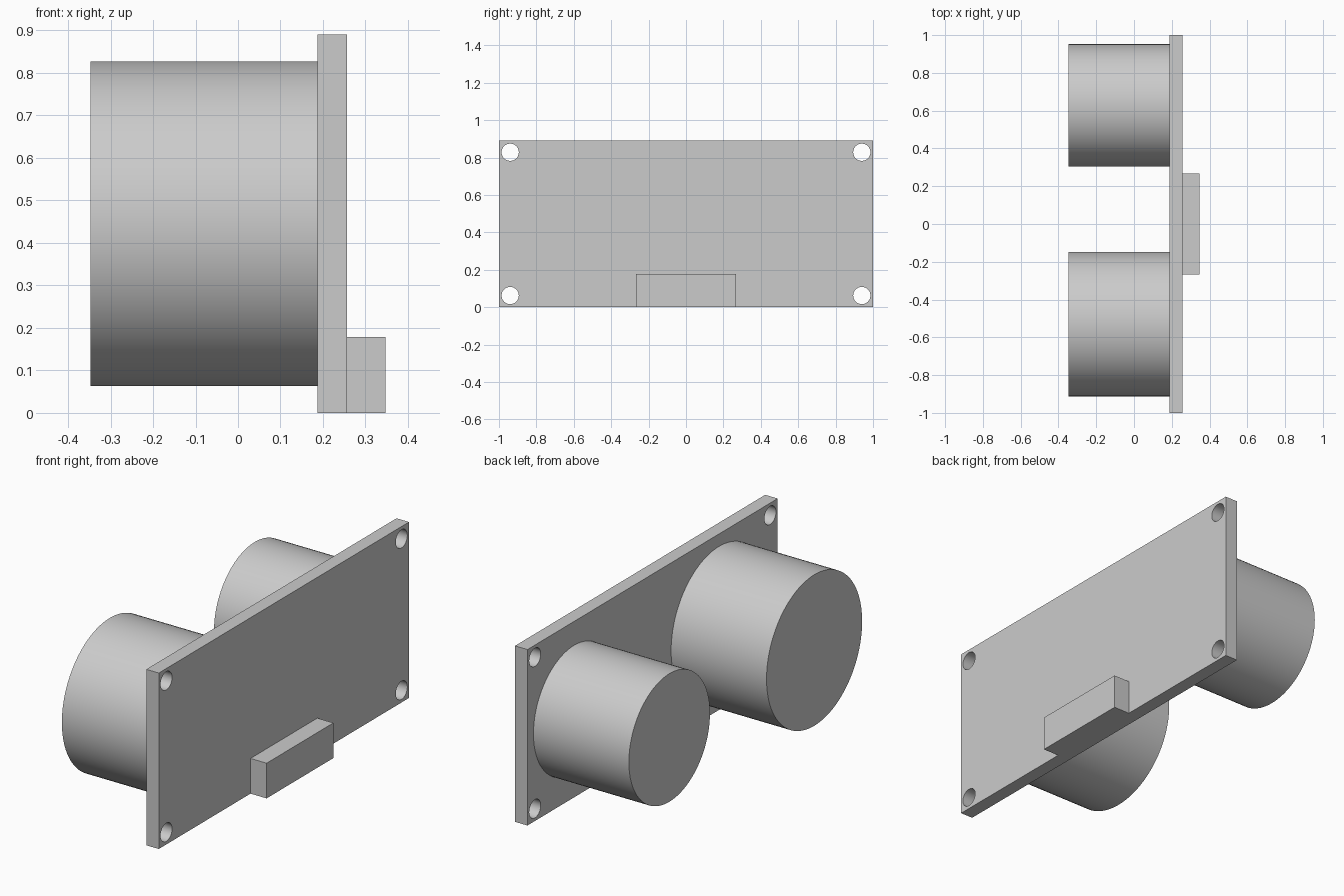
import bpy
import math

cube = bpy.data.objects.get("Cube")
if cube:
    bpy.data.objects.remove(cube, do_unlink=True)

grey = bpy.data.materials.new("light_grey")
grey.use_nodes = True
colour = (0.6, 0.6, 0.6, 1.0)
grey.diffuse_color = colour
grey.node_tree.nodes["Principled BSDF"].inputs["Base Color"].default_value = colour

BOARD_BACK, BOARD_FRONT, HEIGHT = 0.187, 0.257, 0.89


def finish(name):
    obj = bpy.context.object
    obj.name = name
    obj.data.materials.append(grey)
    return obj


def box(name, x0, x1, width, height):
    """Box centred on y and standing on the ground."""
    bpy.ops.mesh.primitive_cube_add(size=1, location=((x0 + x1) / 2, 0, height / 2))
    bpy.context.object.scale = (x1 - x0, width, height)
    bpy.ops.object.transform_apply(location=False, rotation=False, scale=True)
    return finish(name)


def barrel(name, x0, x1, y, z, radius, sides=96):
    """Closed cylinder lying along x."""
    bpy.ops.mesh.primitive_cylinder_add(
        vertices=sides, radius=radius, depth=x1 - x0,
        location=((x0 + x1) / 2, y, z), rotation=(0, math.pi / 2, 0))
    obj = finish(name)
    bpy.ops.object.shade_smooth_by_angle(angle=math.radians(30))
    return obj


# Circuit board and pin connector
board = box("circuit_board", BOARD_BACK, BOARD_FRONT, 2.0, HEIGHT)
box("pin_connector", BOARD_FRONT, 0.347, 0.534, 0.178)

# Two transducer barrels of different size
barrel("large_transducer", -0.347, BOARD_BACK, -0.53, HEIGHT / 2, 0.382)
barrel("small_transducer", -0.347, BOARD_BACK, 0.628, HEIGHT / 2, 0.324)

# Mounting holes in the four corners
for side in (-1, 1):
    for level in (-1, 1):
        cutter = barrel("hole_cutter", BOARD_BACK - 0.1, BOARD_FRONT + 0.1,
                        side * 0.94, HEIGHT / 2 + level * 0.383, 0.046, 48)
        cutter.hide_render = True
        cutter.hide_set(True)
        cut = board.modifiers.new("mounting_hole", 'BOOLEAN')
        cut.operation = 'DIFFERENCE'
        cut.solver = 'EXACT'
        cut.object = cutter
